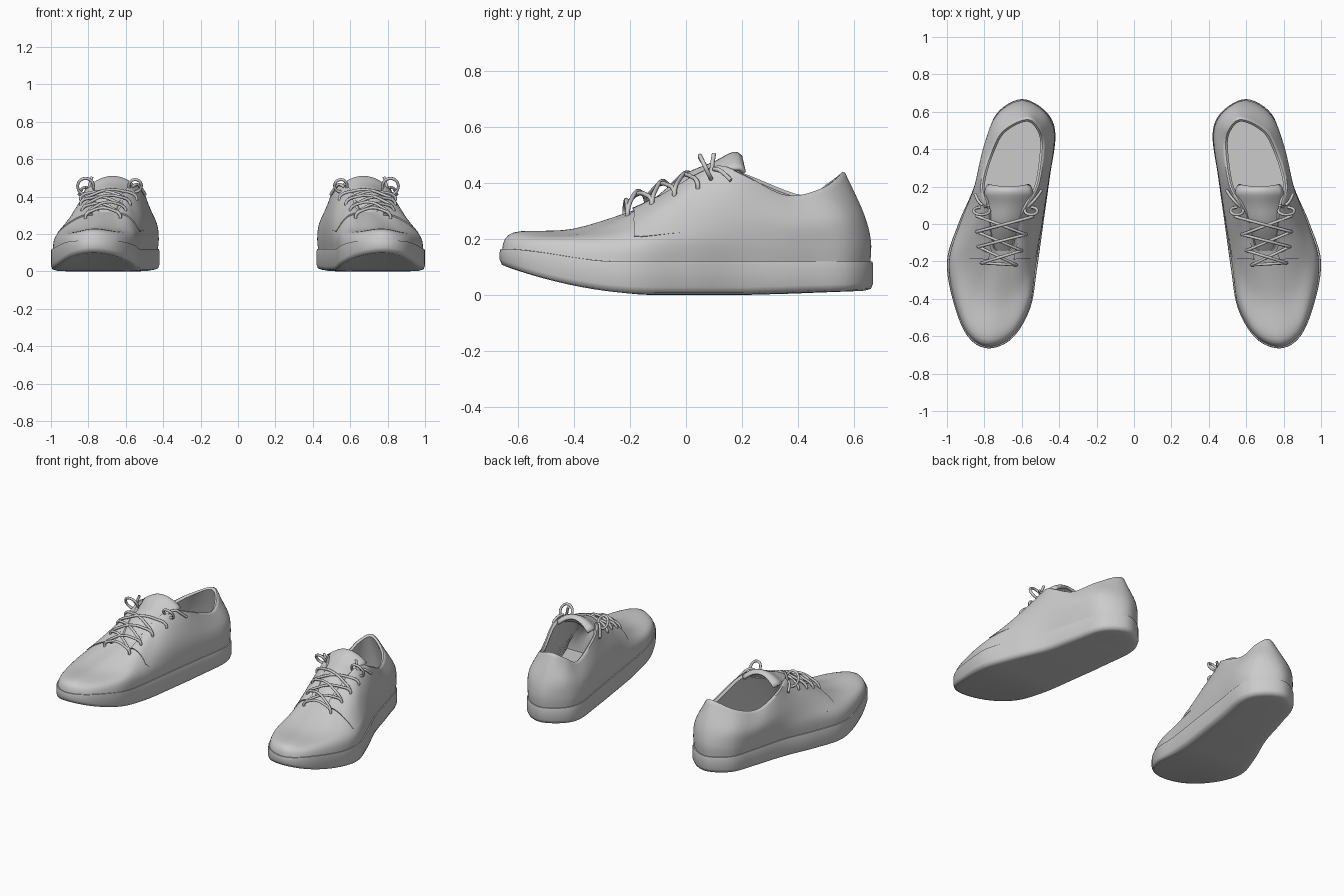
import bpy, bmesh, math
from mathutils import Vector as V

if "Cube" in bpy.data.objects:
    bpy.data.objects.remove(bpy.data.objects["Cube"])

# Control rings of one shoe: toe -> outer side -> heel -> inner side
SOLE = [(.78, -.665), (.89, -.60), (.965, -.42), (1.0, -.2), (.94, 0), (.855, .2), (.795, .42), (.735, .59),
        (.60, .668), (.47, .60), (.42, .48), (.45, .25), (.485, 0), (.52, -.25), (.555, -.45), (.65, -.61)]
MID = [(.75, -.40, .237), (.85, -.36, .226), (.89, -.24, .245), (.905, -.12, .272), (.885, .02, .30),
       (.85, .20, .29), (.80, .42, .26), (.73, .57, .28), (.59, .635, .29), (.475, .58, .29), (.435, .45, .26),
       (.465, .22, .28), (.505, .02, .30), (.555, -.15, .275), (.59, -.28, .245), (.65, -.37, .23)]
OPENING = [(.705, -.15, .315), (.755, -.14, .32), (.775, -.05, .375), (.785, .04, .43), (.80, .12, .458),
           (.82, .21, .425), (.78, .36, .352), (.71, .50, .38), (.575, .568, .436), (.505, .52, .40),
           (.48, .42, .352), (.505, .22, .425), (.555, .12, .46), (.595, .04, .43), (.62, -.05, .375),
           (.645, -.14, .32)]
N = 96


def clamp(a, lo, hi):
    return max(lo, min(hi, a))


def bottom_z(y):
    return .1 * (max(0, -y - .1) / .565) ** 2 + .03 * max(0, y - .2)


def welt_z(y):
    t = clamp((-y - .25) / .415, 0, 1)
    return .12 + .045 * t * t * (3 - 2 * t)


def spine(y, lo=-.1, hi=.38):
    y = clamp(y, lo, hi)
    return V((.69 - .14 * y, y, 0))


def inward(p, d):
    c = spine(p.y)
    c.z = p.z
    return p + (c - p).normalized() * d


def catmull(a, b, c, d, t):
    return .5 * (2 * b + (c - a) * t + (2 * a - 5 * b + 4 * c - d) * t * t + (3 * b - a - 3 * c + d) * t ** 3)


def around(ring, u):
    i = math.floor(u)
    return catmull(*[ring[(i + k) % 16] for k in (-1, 0, 1, 2)], u - i)


base = [V((x, y, welt_z(y))) for x, y in SOLE]
foot = [inward(p, .006 if p.y < -.3 else .011) - V((0, 0, .012)) for p in base]
mid = [V(p) for p in MID]
top = [V(p) for p in OPENING]
shoulder = []
for i, (b, m) in enumerate(zip(base, mid)):
    near_toe = max(0, 1 - min(i, 16 - i) / 2.5)
    p = b.lerp(m, .24 - .06 * near_toe)
    p.z = b.z + (m.z - b.z) * (.42 + .38 * near_toe)
    shoulder.append(p)
rings = [foot, shoulder, mid, top]


def surf(u, v):
    # point on the upper: u around the shoe, v from welt (0) to opening (3)
    i = min(int(v), 2)
    pts = [around(rings[clamp(i + k, 0, 3)], u) for k in (-1, 0, 1, 2)]
    return catmull(*pts, v - i)


def finish(ob, angle):
    bpy.context.collection.objects.link(ob)
    if ob.type == 'MESH':
        bpy.ops.object.select_all(action='DESELECT')
        ob.select_set(True)
        bpy.context.view_layer.objects.active = ob
        bpy.ops.object.shade_smooth_by_angle(angle=math.radians(angle))
    ob.modifiers.new("pair", 'MIRROR').use_mirror_merge = False


def loft(name, rows, closed=True, cap_first=False, cap_last=False, thick=0, angle=50):
    bm = bmesh.new()
    vs = [[bm.verts.new(p) for p in r] for r in rows]
    n = len(rows[0])
    for a, b in zip(vs, vs[1:]):
        for k in range(n if closed else n - 1):
            j = (k + 1) % n
            bm.faces.new((a[k], a[j], b[j], b[k]))
    for r, use in ((vs[0], cap_first), (vs[-1], cap_last)):
        if use:
            for k in range(n // 2):
                quad = [r[k], r[k + 1], r[n - k - 1], r[(n - k) % n]]
                bm.faces.new(list(dict.fromkeys(quad)))
    bmesh.ops.recalc_face_normals(bm, faces=bm.faces)
    me = bpy.data.meshes.new(name)
    bm.to_mesh(me)
    bm.free()
    ob = bpy.data.objects.new(name, me)
    if thick:
        s = ob.modifiers.new("thickness", 'SOLIDIFY')
        s.thickness, s.offset = thick, 0
    finish(ob, angle)


def cord(name, paths, radius=.008):
    cu = bpy.data.curves.new(name, 'CURVE')
    cu.dimensions, cu.bevel_depth, cu.bevel_resolution = '3D', radius, 2
    cu.use_fill_caps, cu.resolution_u = True, 6
    for pts in paths:
        s = cu.splines.new('BEZIER')
        s.bezier_points.add(len(pts) - 1)
        for b, p in zip(s.bezier_points, pts):
            b.co = p
            b.handle_left_type = b.handle_right_type = 'AUTO'
    finish(bpy.data.objects.new(name, cu), 0)


us = [k * 16 / N for k in range(N)]

# Sole: softly rounded bottom, side wall, narrow welt ledge
edge = [around(base, u) for u in us]


def sole_ring(inset, height):
    out = []
    for p in edge:
        q = inward(p, inset)
        q.z = height(p.y)
        out.append(q)
    return out


loft("sole", [sole_ring(.08, lambda y: bottom_z(y) * .93), sole_ring(.03, lambda y: bottom_z(y) * .97 + .002),
              sole_ring(.008, lambda y: bottom_z(y) + .008), sole_ring(0, lambda y: bottom_z(y) + .028),
              sole_ring(0, lambda y: welt_z(y) - .012), sole_ring(.003, welt_z), sole_ring(.02, welt_z)],
     cap_first=True, angle=70)

# Upper with rolled collar, lining and insole
outer = [[surf(u, v / 6) for u in us] for v in range(19)]
rim = outer[-1]
roll = [[inward(p, .01) + V((0, 0, .004)) for p in rim], [inward(p, .022) - V((0, 0, .008)) for p in rim]]


def lining(ring, dz):
    out = []
    for u in us:
        p = around(ring, u)
        q = p.lerp(spine(p.y), .16)
        out.append(V((q.x, max(q.y, -.12), p.z + dz)))
    return out


insole = lining(base, 0)
for p in insole:
    p.z = .11
loft("upper", outer + roll + [lining(mid, -.02), insole], cap_last=True)

# Lace flaps: raised front edge beside the throat, fading into the upper towards the heel
for name, u0, u1 in (("outer_lace_flap", 1.0, 4.8), ("inner_lace_flap", 15.0, 11.2)):
    rows = []
    for i in range(25):
        u = u0 + (u1 - u0) * i / 24
        low = 1.3
        while low < 2.9 and surf(u, low).y < -.185:
            low += .02
        row = []
        for j in range(-1, 11):
            p = surf(u, low + (3 - low) * clamp(j, 0, 10) / 10)
            out = (p - spine(p.y) - V((0, 0, p.z - .12))).normalized()
            rise = .013 * (1 - 1.3 * i / 24) * (1 if p.y < -.1 else .8)
            row.append(p + out * (-.006 if j < 0 else rise))
        rows.append(row)
    loft(name, rows, closed=False)

# Tongue: arched strip rising out of the throat
spline = [V((.70, -.17, .285)), V((.70, -.10, .345)), V((.69, 0, .425)), V((.675, .10, .468)), V((.67, .17, .503)),
          V((.67, .195, .49))]
rows = []
for i in range(21):
    s = i / 4
    k = min(int(s), 4)
    c = catmull(*[spline[clamp(k + d, 0, 5)] for d in (-1, 0, 1, 2)], s - k)
    w = .085 + .04 * min(s / 4, 1) - .02 * max(0, s - 4)
    rows.append([c + V((w * a / 6, .012 * (a / 6) ** 2 * (s > 4), -.055 * (a / 6) ** 2)) for a in range(-6, 7)])
loft("tongue", rows, closed=False, thick=.016)

# Laces: straight bar, crossings, bow loops and loose ends
lift = V((0, 0, .014))
right = [surf(1.35 + .8 * i, 2.5) + lift for i in range(4)]
left = [surf(14.65 - .8 * i, 2.5) + lift for i in range(4)]


def crossing(a, b, h):
    m = (a + b) / 2 + V((0, 0, h))
    q = V((0, 0, h * .75))
    return [a - V((0, 0, .018)), a, a.lerp(b, .25) + q, m, a.lerp(b, .75) + q, b, b - V((0, 0, .018))]


paths = [crossing(left[0], right[0], .04)]
for i in range(3):
    paths.append(crossing(left[i], right[i + 1], .045))
    paths.append(crossing(right[i], left[i + 1], .053))
cord("laces", paths)


def loop(cx, cy, cz, r, side):
    return [V((cx + side * r * math.sin(a), cy + .02 * math.cos(a), cz - r * math.cos(a)))
            for a in [math.tau * k / 10 for k in range(11)]]


cord("lace_loops", [loop(.815, .07, .455, .042, 1), loop(.55, .07, .458, .033, -1)])
cord("lace_ends", [[V((.80, .09, .43)), V((.79, .095, .475)), V((.78, .10, .505))],
                   [V((.57, .09, .45)), V((.54, .12, .465)), V((.515, .15, .44)), V((.495, .18, .41))],
                   [V((.81, .10, .45)), V((.83, .12, .445)), V((.85, .16, .41))]])
